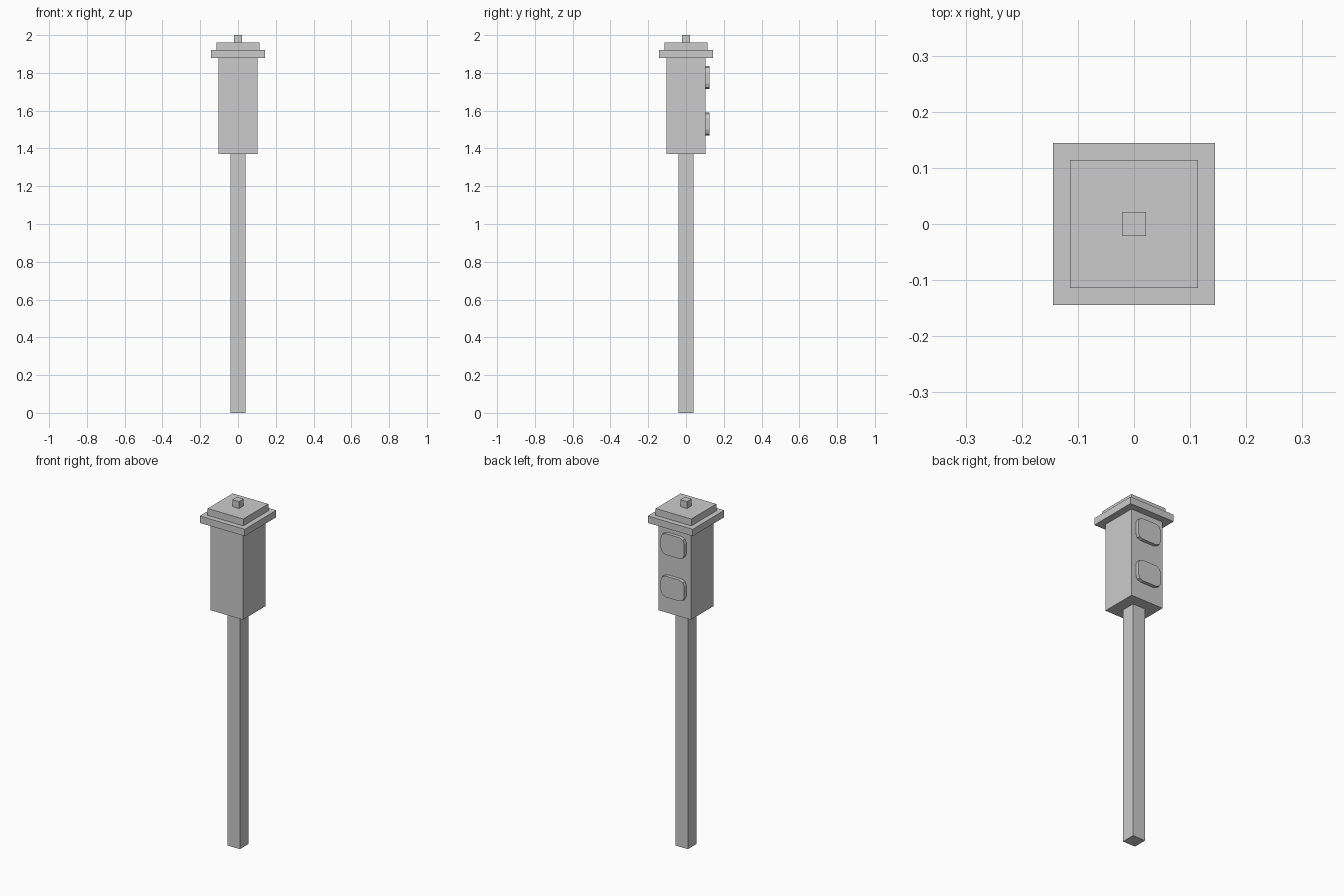
import bpy, bmesh, math

if "Cube" in bpy.data.objects:
    bpy.data.objects.remove(bpy.data.objects["Cube"])


def block(name, half, z0, z1):
    """Square block centred on the axis, from z0 to z1."""
    bm = bmesh.new()
    bmesh.ops.create_cube(bm, size=1)
    for v in bm.verts:
        v.co.x *= 2 * half
        v.co.y *= 2 * half
        v.co.z = z0 if v.co.z < 0 else z1
    finish(name, bm)


def lens(name, zc, half_w=0.075, half_h=0.061, cut=0.03, y0=0.104, y1=0.124, seg=2):
    """Raised plate with rounded corners on the back face."""
    bm = bmesh.new()
    ring = []
    for i, (sx, sz) in enumerate([(1, 1), (-1, 1), (-1, -1), (1, -1)]):
        for k in range(seg + 1):
            a = math.pi / 2 * (i + k / seg)
            x = sx * (half_w - cut) + cut * math.cos(a)
            z = sz * (half_h - cut) + cut * math.sin(a)
            ring.append(bm.verts.new((x, y0, zc + z)))
    face = bm.faces.new(ring)
    side = bmesh.ops.extrude_face_region(bm, geom=[face])["geom"]
    for v in side:
        if isinstance(v, bmesh.types.BMVert):
            v.co.y = y1
    finish(name, bm)


def finish(name, bm):
    bmesh.ops.recalc_face_normals(bm, faces=bm.faces)
    mesh = bpy.data.meshes.new(name)
    bm.to_mesh(mesh)
    bm.free()
    bpy.context.collection.objects.link(bpy.data.objects.new(name, mesh))


# Post and signal housing
block("post", 0.04, 0, 1.37)
block("housing", 0.104, 1.37, 1.88)

# Stepped roof with finial
block("roof_lower", 0.144, 1.88, 1.92)
block("roof_upper", 0.114, 1.92, 1.96)
block("finial", 0.021, 1.96, 2.0)

# Two lenses on the back
lens("lens_upper", 1.776)
lens("lens_lower", 1.53)
